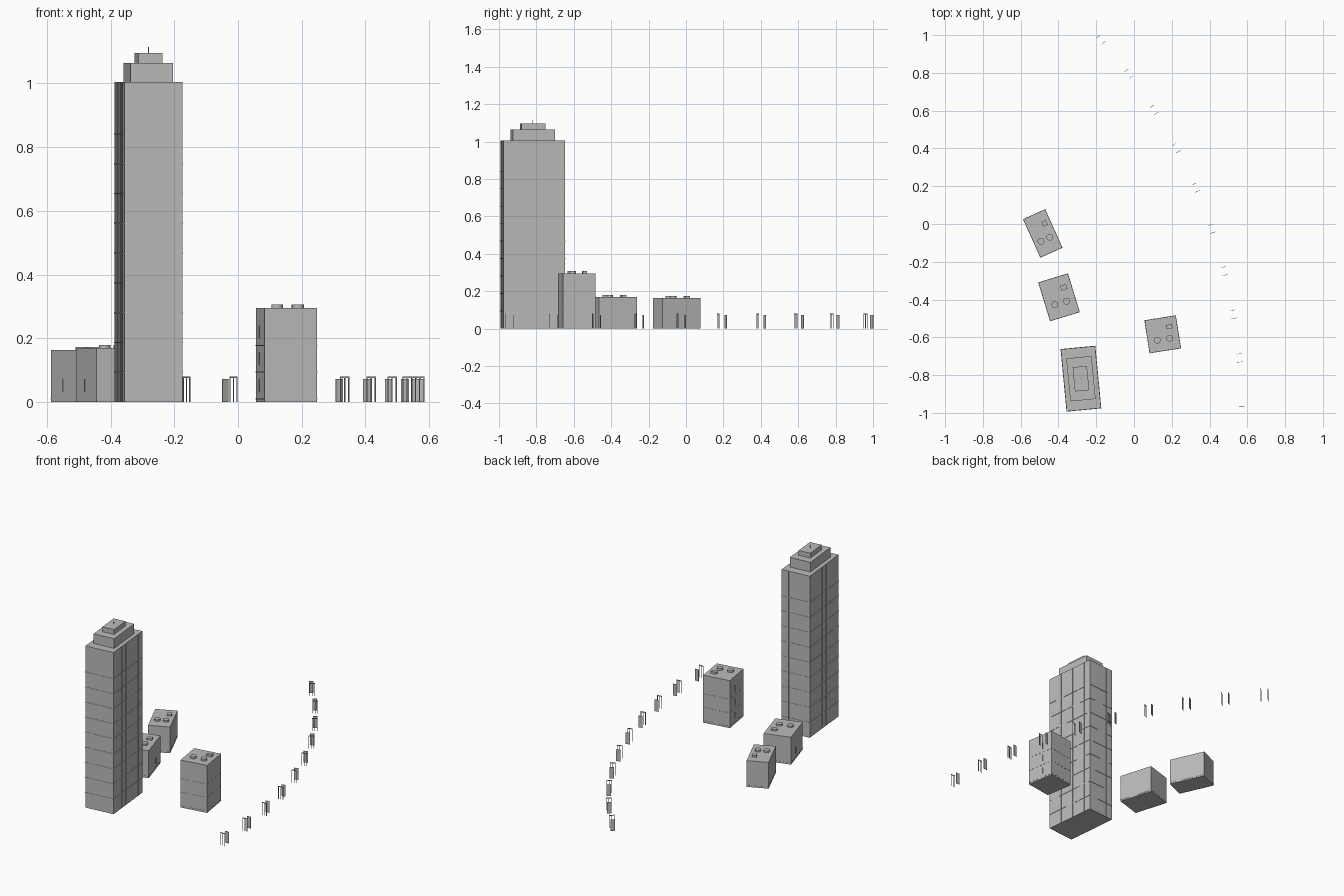
import bpy
import math
from mathutils import Matrix, Vector

if "Cube" in bpy.data.objects:
    bpy.data.objects.remove(bpy.data.objects["Cube"])

GREY = (0.5, 0.5, 0.5, 1)
concrete = bpy.data.materials.new("concrete_grey")
concrete.use_nodes = True
concrete.diffuse_color = GREY
concrete.node_tree.nodes["Principled BSDF"].inputs["Base Color"].default_value = GREY


def place(obj, name, frame, loc, size):
    obj.name = name
    obj.data.transform(Matrix.Diagonal((*size, 1)))
    obj.matrix_world = frame @ Matrix.Translation(loc)
    obj.data.materials.append(concrete)


def box(name, frame, x, y, z0, z1, w, d):
    """Box from z0 to z1 centred on x, y of the given frame."""
    bpy.ops.mesh.primitive_cube_add(size=1)
    place(bpy.context.object, name, frame, (x, y, (z0 + z1) / 2), (w, d, z1 - z0))


def drum(name, frame, x, y, z0, z1, r):
    bpy.ops.mesh.primitive_cylinder_add(vertices=16, radius=1, depth=1)
    place(bpy.context.object, name, frame, (x, y, (z0 + z1) / 2), (r, r, z1 - z0))
    bpy.ops.object.shade_smooth_by_angle()


def frame_at(x, y, degrees):
    return Matrix.Translation((x, y, 0)) @ Matrix.Rotation(math.radians(degrees), 4, "Z")


# Tower: shaft, stepped crown and mast
W, D, H = 0.182, 0.33, 1.005
RIM = 0.003
tower = frame_at(-0.281, -0.819, 5.5)
box("tower_shaft", tower, 0, 0, 0, H, W, D)
box("tower_lower_crown", tower, 0, 0, H, 1.065, 0.134, 0.228)
box("tower_upper_crown", tower, 0, 0, 1.065, 1.095, 0.076, 0.129)
drum("tower_mast", tower, 0, 0, 1.095, 1.115, 0.002)

# Tower facade: floor bands and upright ribs
for i in range(1, 10):
    z = i * 0.0935
    box("tower_floor_band", tower, 0, 0, z - 0.002, z + 0.002, W + RIM, D + RIM)
for i in range(1, 4):
    box("tower_front_rib", tower, W * (i / 4 - 0.5), 0, 0, H, 0.002, D + RIM)
for i in range(1, 7):
    box("tower_side_rib", tower, 0, D * (i / 7 - 0.5), 0, H, W + RIM, 0.002)


# Small blocks with roof equipment, floor bands and narrow side windows
def block(x, y, degrees, w, d, h, roof, floors):
    f = frame_at(x, y, degrees)
    box("block_body", f, 0, 0, 0, h, w, d)
    box("roof_hatch", f, 0.24 * w, 0.2 * d, h, h + roof, 0.2 * w, 0.12 * d)
    for side in (-1, 1):
        drum("roof_tank", f, side * 0.2 * w, -0.15 * d, h, h + roof, 0.018)
    for i in range(floors):
        z = 0.01 + i * 0.084
        box("block_floor_band", f, 0, 0, z - 0.0015, z + 0.0015, w + 0.002, d + 0.002)
        box("block_side_window", f, 0, 0.1 * d, z + 0.022, z + 0.062, w + 0.002, 0.002)


block(0.152, -0.584, 9, 0.167, 0.175, 0.295, 0.012, 3)
block(-0.397, -0.388, 17, 0.163, 0.213, 0.17, 0.01, 1)
block(-0.483, -0.05, 24.2, 0.127, 0.222, 0.163, 0.01, 1)

# Curved row of gates, each with a solid panel behind it
CENTRE, RADIUS = Vector((-2.36, -0.977)), 2.93
for i in range(10):
    a = 0.25 + i * 4.57
    p = CENTRE + RADIUS * Vector((math.cos(math.radians(a)), math.sin(math.radians(a))))
    f = frame_at(p.x, p.y, a)
    for x in (-0.0135, 0, 0.0135):
        box("gate_post", f, x, 0, 0, 0.079, 0.003, 0.002)
    box("gate_beam", f, 0, 0, 0.075, 0.08, 0.03, 0.002)
    box("gate_panel", f, 0, 0.043, 0, 0.072, 0.025, 0.002)
